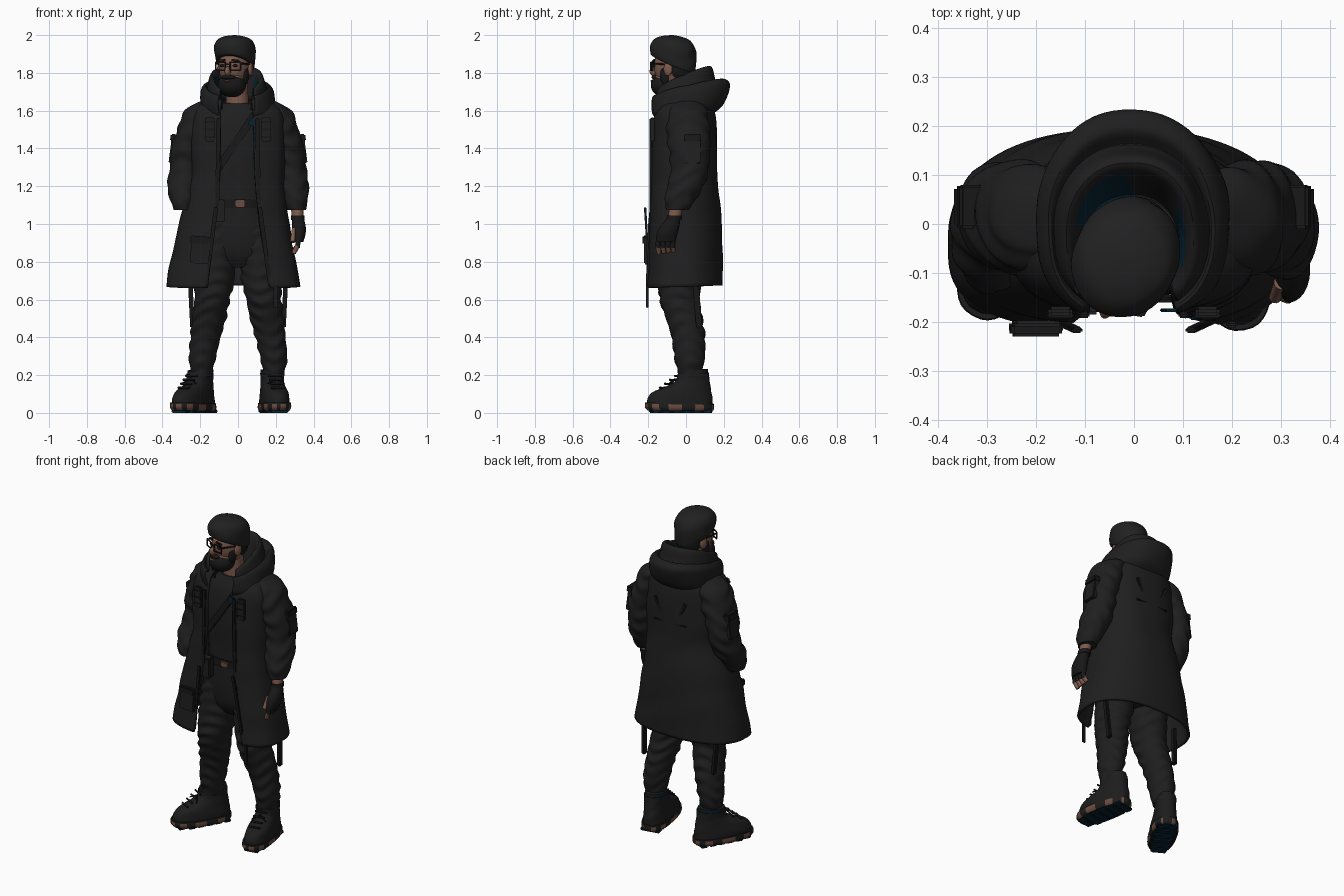
import bpy, bmesh, math
from math import sin, cos, pi, asin
from mathutils import Matrix, Vector


def material(name, rgb):
    m = bpy.data.materials.new(name)
    m.diffuse_color = (*rgb, 1)
    return m


COAT = material("coat black", (.0135, .0135, .0135))
CLOTH = material("trouser black", (.013, .013, .0133))
DARK = material("strap black", (.009, .009, .009))
KNIT = material("knit charcoal", (.015, .015, .015))
HAIR = material("beard black", (.010, .009, .009))
BOOT = material("boot black", (.012, .012, .012))
SKIN = material("skin", (.21, .105, .073))
COPPER = material("copper brown", (.15, .075, .05))
BLUE = material("deep blue", (.002, .017, .032))


def finish(name, bm, mats, matrix=None, angle=40):
    me = bpy.data.meshes.new(name)
    if matrix:
        bm.transform(matrix)
    bm.to_mesh(me)
    bm.free()
    ob = bpy.data.objects.new(name, me)
    for m in mats:
        me.materials.append(m)
    bpy.context.collection.objects.link(ob)
    bpy.ops.object.select_all(action='DESELECT')
    ob.select_set(True)
    bpy.context.view_layer.objects.active = ob
    bpy.ops.object.shade_smooth_by_angle(angle=math.radians(angle))
    return ob


def spow(v, p):
    return math.copysign(abs(v) ** p, v)


def loft(name, rings, mats, seg=40, p=1.0, pf=None, pb=None, sub=5, wr=0, freq=70, thick=0,
         tilt=1.0, rule=None, matrix=None):
    """Skin rings (cx, rx, y_front, y_back, z_front, z_back[, open_left, open_right])."""
    R, n = [], len(rings)
    for i in range(n - 1):
        a, b, c, d = rings[max(i-1, 0)], rings[i], rings[i+1], rings[min(i+2, n-1)]
        for s in range(sub):
            t = s / sub
            R.append([.5*(2*q + (r-o)*t + (2*o-5*q+4*r-u)*t*t + (3*q-o-3*r+u)*t**3)
                      for o, q, r, u in zip(a, b, c, d)])
    R.append(rings[-1])
    is_open = len(rings[0]) > 6
    bm, rows = bmesh.new(), []
    for r in R:
        cx, rx, yf, yb, zf, zb = r[:6]
        a0, a1 = -pi, pi
        if is_open:
            a0 = -pi + asin(min(1, max(0, (cx-r[6])/rx)) ** (1/p))
            a1 = pi - asin(min(1, max(0, (r[7]-cx)/rx)) ** (1/p))
        row = []
        for j in range(seg + is_open):
            th = a0 + (a1-a0)*j/seg
            z = zb + (zf-zb)*((1-cos(th))/2)**tilt
            w = 1 + wr*sin(freq*z + 2.5*sin(2*th+cx*9))*(.6+.4*sin(3*th+z*17))
            py = (pb if cos(th) > 0 else pf) or p
            row.append(bm.verts.new((cx + rx*w*spow(sin(th), p),
                                     (yf+yb)/2 + (yb-yf)/2*w*spow(cos(th), py), z)))
        rows.append(row)
    for i in range(len(rows)-1):
        for j in range(seg):
            k = (j+1) % len(rows[0])
            f = bm.faces.new((rows[i][j], rows[i][k], rows[i+1][k], rows[i+1][j]))
            if rule:
                f.material_index = rule(i/(len(rows)-1), j/seg)
    if not is_open:
        for row in (rows[0], rows[-1]):
            bm.faces.new(row)
    bmesh.ops.recalc_face_normals(bm, faces=bm.faces)
    ob = finish(name, bm, mats, matrix)
    if thick:
        m = ob.modifiers.new("cloth", 'SOLIDIFY')
        m.thickness, m.offset = thick, 0
    return ob


def limb(name, rows, mat, **kw):
    """Rings given as (z, cx, cy, rx, ry)."""
    return loft(name, [(cx, rx, cy-ry, cy+ry, z, z) for z, cx, cy, rx, ry in rows], [mat], **kw)


def box(name, loc, size, mat, rot=(0, 0, 0), bevel=.006, matrix=Matrix()):
    bm = bmesh.new()
    bmesh.ops.create_cube(bm, size=1, matrix=Matrix.Diagonal((*size, 1)))
    bmesh.ops.bevel(bm, geom=bm.edges[:], offset=min(bevel, min(size)*.3), segments=2, affect='EDGES')
    M = Matrix.Rotation(rot[2], 4, 'Z') @ Matrix.Rotation(rot[1], 4, 'Y') @ Matrix.Rotation(rot[0], 4, 'X')
    return finish(name, bm, [mat], matrix @ Matrix.Translation(loc) @ M)


def ball(name, loc, r, mat, matrix=Matrix()):
    bm = bmesh.new()
    bmesh.ops.create_uvsphere(bm, u_segments=28, v_segments=18, radius=1)
    return finish(name, bm, [mat], matrix @ Matrix.Translation(loc) @ Matrix.Diagonal((*r, 1)), 80)


def rod(name, a, b, r, mat, matrix=Matrix()):
    a, b = Vector(a), Vector(b)
    bm = bmesh.new()
    bmesh.ops.create_cone(bm, cap_ends=True, segments=12, radius1=r, radius2=r*.85, depth=(b-a).length)
    q = (b-a).to_track_quat('Z', 'Y').to_matrix().to_4x4()
    return finish(name, bm, [mat], matrix @ Matrix.Translation((a+b)/2) @ q)


# coat body, open at the front
loft("coat", [(0, .12, -.12, .10, 1.66, 1.68, -.08, .07),
              (0, .20, -.15, .130, 1.615, 1.64, -.09, .075),
              (0, .24, -.17, .150, 1.54, 1.57, -.09, .08),
              (0, .245, -.178, .158, 1.40, 1.40, -.09, .085),
              (0, .24, -.183, .158, 1.25, 1.25, -.095, .09),
              (-.015, .265, -.19, .176, 1.10, 1.10, -.11, .10),
              (-.022, .295, -.198, .184, .95, .95, -.125, .12),
              (-.025, .325, -.205, .187, .80, .80, -.145, .145),
              (-.025, .35, -.212, .187, .66, .675, -.16, .17)],
     [COAT], seg=80, p=.82, pf=.55, pb=1.05, thick=.014, wr=.012, freq=26)

# hood lying on the shoulders, blue lining inside the collar
loft("hood", [(0, .175, -.165, .145, 1.56, 1.59, -.09, .08),
              (0, .192, -.185, .195, 1.585, 1.635, -.10, .085),
              (-.005, .188, -.195, .228, 1.635, 1.735, -.105, .09),
              (-.005, .168, -.19, .195, 1.665, 1.765, -.10, .085),
              (-.005, .155, -.175, .158, 1.655, 1.745, -.095, .085),
              (-.008, .138, -.175, .135, 1.685, 1.825, -.095, .085),
              (-.008, .118, -.16, .108, 1.675, 1.81, -.09, .08),
              (-.005, .10, -.13, .06, 1.59, 1.66, -.085, .07)],
     [COAT, BLUE], seg=56, p=.9, pf=.7, pb=1, thick=.010, tilt=1.4, wr=.014, freq=34,
     rule=lambda u, v: int(u > .84 and (.2 < v < .5 or .72 < v < .9)))

# sleeves
for side, name, fx, fy in ((1, "left", .0, .0), (-1, "right", -.02, -.03)):
    limb(name + "_sleeve",
         [(1.655, side*.14, .01, .05, .06), (1.60, side*.195, .01, .088, .10),
          (1.50, side*.23, .012, .09, .115), (1.40, side*.265, .018, .09, .108),
          (1.30, side*.278, .02, .082, .10), (1.21, side*.29, fy*.5, .085, .097),
          (1.13, side*(.303+fx*.5), -.03+fy, .066, .082), (1.075, side*(.31+fx), -.045+fy, .05, .06)],
         COAT, wr=.06, freq=66, sub=9, seg=48)
    box(name + "_sleeve_pocket", (side*.336, .035, 1.395), (.045, .085, .15), COAT, (0, -side*.13, 0))
    box(name + "_sleeve_flap", (side*.333, .035, 1.455), (.05, .09, .04), DARK, (0, -side*.13, 0))
    # chest straps, front edge trim and hanging webbing
    box(name + "_chest_strap", (side*.15, -.178, 1.50), (.05, .02, .13), COAT)
    for k in range(3):
        box(name + "_chest_buckle", (side*.15, -.187, 1.46+.04*k), (.055, .01, .012), DARK)
    box(name + "_front_trim", (side*.106, -.186, 1.33), (.022, .012, .46), DARK, (0, -side*.02, 0))
    box(name + "_lower_trim", (side*.143, -.204, .88), (.022, .012, .42), DARK, (.06, -side*.13, 0))
    box(name + "_hanging_strap", (side*.247, .06, .575), (.024, .032, .25), DARK, (.08, side*.05, 0))
    box(name + "_back_strap", (side*.07, .154, 1.44), (.022, .014, .16), DARK, (-.05, side*.45, 0))

box("front_strap", (.20, -.205, .615), (.024, .012, .12), DARK)
box("coat_pouch", (-.20, -.21, .86), (.10, .026, .14), COAT, (0, .08, 0))
box("pouch_flap", (-.20, -.216, .915), (.105, .026, .04), DARK, (0, .08, 0))
box("hip_pouch", (-.10, -.16, 1.07), (.06, .05, .12), CLOTH)
box("back_yoke", (0, .157, 1.37), (.22, .014, .012), DARK)
box("shoulder_badge", (.075, -.176, 1.54), (.035, .008, .04), BLUE, (0, .3, 0))
# blue lining showing along one front edge
box("upper_lining", (.09, -.172, 1.36), (.014, .012, .26), BLUE, (0, -.02, 0))
box("lower_lining", (.128, -.19, .95), (.014, .012, .14), BLUE, (0, -.13, 0))

# shirt, cross strap and belt
limb("shirt", [(1.0, 0, -.015, .155, .125), (1.2, 0, -.015, .165, .125), (1.4, 0, -.015, .18, .135),
               (1.55, 0, -.01, .16, .125), (1.64, 0, -.015, .085, .085)], COAT, wr=.014, freq=44, p=.85)
box("cross_strap", (-.02, -.152, 1.42), (.04, .016, .40), DARK, (0, .6, 0))
limb("belt", [(1.085, 0, -.015, .162, .132), (1.13, 0, -.015, .162, .132)], DARK, p=.85, sub=1)
box("belt_buckle", (.012, -.15, 1.108), (.05, .014, .036), COPPER)

# trousers, folds stacking towards the ankle
limb("trouser_seat", [(1.10, 0, -.015, .158, .125), (.95, 0, -.01, .19, .13), (.84, 0, -.01, .19, .115),
                      (.77, 0, -.005, .12, .08)], CLOTH, p=.85)
for side, name in ((1, "left"), (-1, "right")):
    limb(name + "_trouser_leg",
         [(1.0, side*.095, -.01, .09, .115), (.85, side*.115, -.015, .105, .12),
          (.70, side*.125, -.028, .105, .112), (.60, side*.137, -.033, .093, .105),
          (.50, side*.153, -.01, .09, .096), (.40, side*.172, .012, .08, .088),
          (.28, side*.19, .02, .07, .078), (.19, side*.19, .02, .05, .055)],
         CLOTH, wr=.065, freq=85, sub=10, seg=48)

# boots, turned outwards
for name, x, y0, ang in (("left", .182, .03, .17), ("right", -.205, .03, -.52)):
    M = Matrix.Translation((x, y0, 0)) @ Matrix.Rotation(ang, 4, 'Z')
    loft(name + "_boot", [(0, .074, -.238, .112, .045, .045), (0, .073, -.236, .11, .075, .075),
                          (0, .068, -.21, .106, .11, .11), (0, .063, -.135, .10, .14, .14),
                          (0, .059, -.085, .095, .17, .17), (0, .062, -.075, .092, .205, .215)],
         [BOOT], p=.85, sub=4, matrix=M, wr=.012, freq=90)
    loft(name + "_sole", [(0, .07, -.235, .108, .012, .008), (0, .08, -.25, .118, .03, .02),
                          (0, .079, -.248, .117, .055, .05)],
         [BOOT, COPPER], p=.8, sub=3, matrix=M,
         rule=lambda u, v: int(u < .7 and sin(v*60) > .1))
    for k in range(6):
        box(name + "_tread", (0, -.20+.055*k, .009), (.12 if k else .09, .044, .018), BLUE, matrix=M)
    for k in range(4):
        y, z = -.165+.027*k, .133+.021*k
        rod(name + "_lace", (-.035, y, z), (.035, y, z), .006, DARK, M)
    for s in (-1, 1):
        rod(name + "_lace_loop", (0, -.09, .18), (s*.045, -.115, .155), .004, DARK, M)
    loft(name + "_boot_lining", [(0, .06, -.072, .088, .205, .205), (0, .06, -.072, .088, .222, .232)],
         [BOOT, BLUE], sub=1, matrix=M, rule=lambda u, v: int(.15 < v < .45))

# hand with fingerless glove and watch
limb("wrist", [(1.10, .312, -.05, .034, .036), (1.03, .316, -.062, .03, .034)], SKIN, seg=20)
limb("watch", [(1.045, .316, -.06, .036, .04), (1.02, .317, -.065, .036, .04)], DARK, seg=20, sub=1)
limb("glove", [(1.035, .317, -.062, .03, .034), (.99, .322, -.085, .036, .05),
               (.95, .322, -.10, .036, .056), (.905, .318, -.108, .028, .052)], DARK, seg=24)
for k in range(4):
    y = -.145 + .026*k
    rod("finger", (.32, y, .93), (.315, y-.004, .875), .0145, DARK)
    rod("finger_tip", (.315, y-.004, .885), (.295, y+.002, .845+.004*k), .0138, SKIN)
rod("thumb", (.30, -.12, .975), (.288, -.15, .905), .015, SKIN)

# neck and head, looking a little to one side
H = Matrix.Translation((-.015, -.065, 0)) @ Matrix.Rotation(-.36, 4, 'Z')
limb("neck", [(1.56, 0, -.03, .07, .065), (1.64, -.003, -.035, .06, .06), (1.78, -.01, -.04, .06, .062)], SKIN)
ball("head", (0, 0, 1.835), (.084, .107, .125), SKIN, H)
ball("jaw", (0, -.035, 1.76), (.066, .07, .07), SKIN, H)
ball("nose", (0, -.11, 1.808), (.015, .026, .026), SKIN, H)
ball("beard", (0, -.05, 1.735), (.075, .075, .064), HAIR, H)
ball("moustache", (0, -.1, 1.777), (.04, .022, .012), HAIR, H)
ball("mouth", (0, -.121, 1.757), (.02, .008, .005), COPPER, H)
ball("back_hair", (0, .035, 1.825), (.086, .078, .085), HAIR, H)
for s in (-1, 1):
    ball("ear", (s*.087, .0, 1.82), (.012, .024, .036), SKIN, H)
    ball("sideburn", (s*.07, -.025, 1.79), (.014, .026, .05), HAIR, H)
    ball("eye", (s*.036, -.096, 1.838), (.014, .01, .008), DARK, H)
    box("eyebrow", (s*.038, -.098, 1.866), (.045, .014, .011), HAIR, (0, s*.12, s*.25), matrix=H)
    # glasses: a square rim and temple on each side
    G = H @ Matrix.Translation((s*.042, -.108, 1.836)) @ Matrix.Rotation(s*.2, 4, 'Z')
    for d in (-1, 1):
        box("glasses_rim", (0, 0, d*.021), (.062, .008, .008), DARK, matrix=G)
        box("glasses_rim_side", (d*.029, 0, 0), (.008, .008, .046), DARK, matrix=G)
    rod("glasses_temple", (s*.072, -.102, 1.85), (s*.089, .005, 1.845), .005, DARK, H)
box("glasses_bridge", (0, -.114, 1.845), (.028, .008, .007), DARK, matrix=H)

# knitted hat, lower at the back
loft("knit_hat", [(0, .088, -.105, .105, 1.895, 1.80), (0, .100, -.122, .116, 1.90, 1.81),
                  (0, .107, -.128, .122, 1.93, 1.87), (0, .106, -.124, .118, 1.955, 1.925),
                  (0, .09, -.10, .09, 1.982, 1.968), (0, .055, -.06, .05, 1.996, 1.988),
                  (0, .01, -.01, .01, 2.0, 1.998)],
     [KNIT], seg=48, wr=.022, freq=55, matrix=H)
